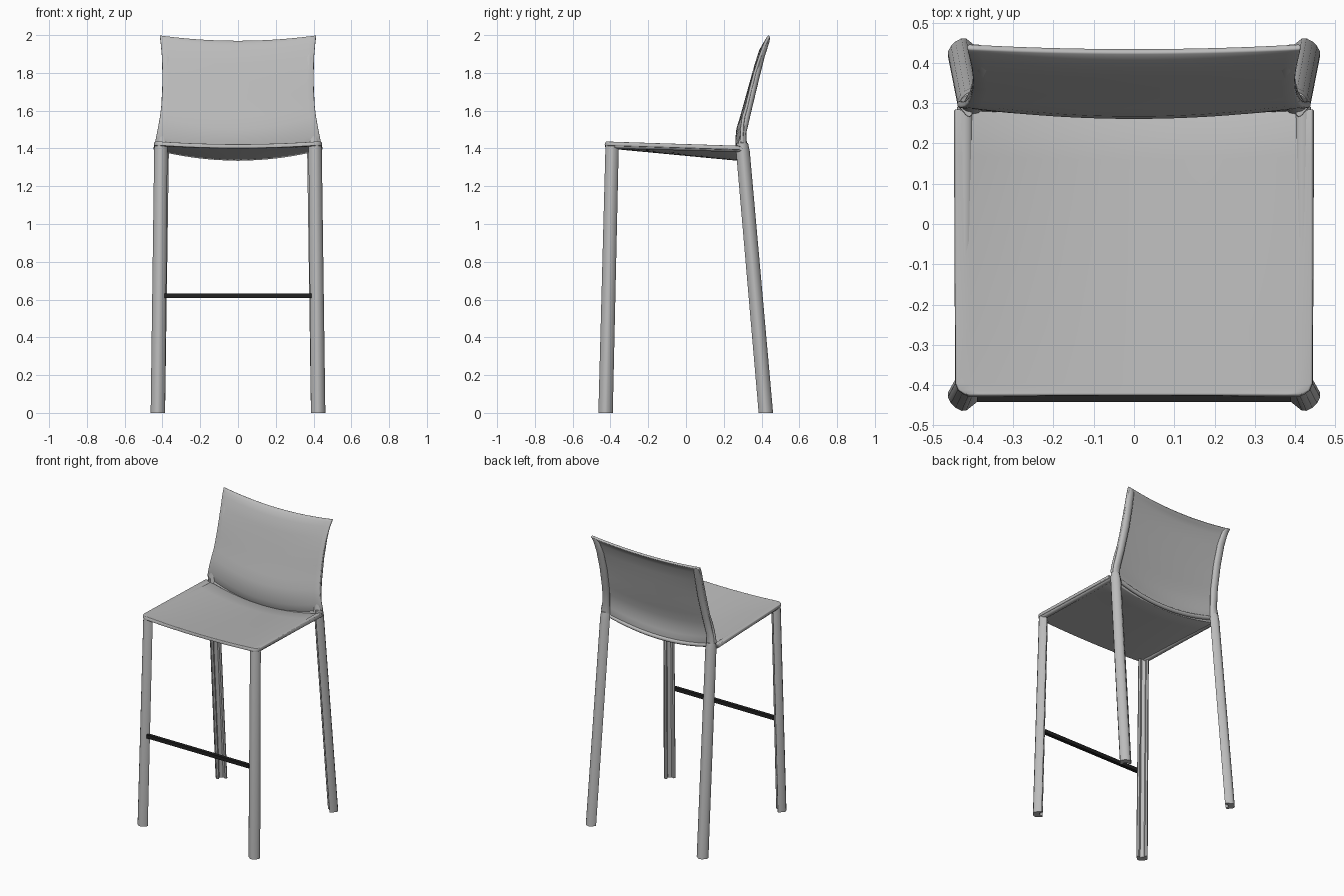
import bpy, bmesh, math
from mathutils import Vector

cube = bpy.data.objects.get("Cube")
if cube:
    bpy.data.objects.remove(cube, do_unlink=True)


def material(name, value):
    m = bpy.data.materials.new(name)
    m.use_nodes = True
    color = (value, value, value, 1)
    m.diffuse_color = color
    m.node_tree.nodes["Principled BSDF"].inputs["Base Color"].default_value = color
    return m


GREY = material("grey leather", 0.5)
BLACK = material("black metal", 0.015)


def finish(name, bm, mat, mirror=False, thickness=0, angle=40):
    mesh = bpy.data.meshes.new(name)
    bm.to_mesh(mesh)
    bm.free()
    mesh.materials.append(mat)
    ob = bpy.data.objects.new(name, mesh)
    bpy.context.collection.objects.link(ob)
    if thickness:
        s = ob.modifiers.new("Thickness", 'SOLIDIFY')
        s.thickness = thickness
        s.offset = -1
        b = ob.modifiers.new("Soft edge", 'BEVEL')
        b.width = thickness * 0.3
        b.segments = 2
        b.limit_method = 'ANGLE'
        b.angle_limit = math.radians(50)
    if mirror:
        ob.modifiers.new("Mirror", 'MIRROR').use_clip = False
    bpy.ops.object.select_all(action='DESELECT')
    ob.select_set(True)
    bpy.context.view_layer.objects.active = ob
    bpy.ops.object.shade_smooth_by_angle(angle=math.radians(angle))
    return ob


def loft(name, rings, mat, mirror=False, angle=40):
    """Skin closed rings of points and cap both ends."""
    bm = bmesh.new()
    rows = [[bm.verts.new(p) for p in ring] for ring in rings]
    n = len(rows[0])
    for a, b in zip(rows, rows[1:]):
        for i in range(n):
            j = (i + 1) % n
            bm.faces.new((a[i], a[j], b[j], b[i]))
    bm.faces.new(rows[0][::-1])
    bm.faces.new(rows[-1])
    bmesh.ops.recalc_face_normals(bm, faces=bm.faces)
    return finish(name, bm, mat, mirror, angle=angle)


def sheet(name, point, rows, thickness, cols=24):
    """Grid surface: point(u, row) with u from -1 to 1."""
    bm = bmesh.new()
    grid = [[bm.verts.new(point(2 * i / cols - 1, r)) for i in range(cols + 1)] for r in rows]
    for a, b in zip(grid, grid[1:]):
        for i in range(cols):
            bm.faces.new((a[i], a[i + 1], b[i + 1], b[i]))
    return finish(name, bm, GREY, thickness=thickness)


def ellipse(center, ax, ay, n=12):
    c, ax, ay = Vector(center), Vector(ax), Vector(ay)
    return [c + ax * math.cos(2 * math.pi * i / n) + ay * math.sin(2 * math.pi * i / n)
            for i in range(n)]


# Legs: wrapped corner profile, open groove on the inner side
half = [(.034, .008), (.029, .024), (.02, .032), (-.016, .036),
        (-.024, .031), (-.024, .02), (-.008, .012)]
profile = half + [(o, -t) for o, t in reversed(half)]


def leg_ring(x, y, z, scale, side):
    k = scale / math.sqrt(2)
    return [(x + (o + t) * k, y + side * (o - t) * k, z) for o, t in profile]


loft("front_legs", [leg_ring(.425, -.4265, 0, 1, -1), leg_ring(.409, -.392, 1.405, .92, -1),
                    leg_ring(.409, -.392, 1.425, .8, -1)], GREY, True)
loft("back_legs", [leg_ring(.425, .4235, 0, 1, 1), leg_ring(.403, .302, 1.385, .95, 1),
                   leg_ring(.404, .298, 1.43, .8, 1)], GREY, True)


# Seat: sling that sags toward the rear; rows are (y, half width)
def seat_point(u, row):
    y, w = row
    f = (y + .425) / .71
    edge = 1.437 - .022 * f
    sag = .014 + .044 * f
    return (u * w, y - .012 * f * (1 - u * u), edge - sag * (1 - u * u))


seat_rows = [(-.425, .405), (-.421, .422), (-.412, .436), (-.395, .443), (-.25, .443),
             (-.1, .443), (.05, .443), (.17, .443), (.285, .443)]
sheet("seat", seat_point, seat_rows, .022)


# Backrest: curved panel; rows are (height fraction, half width, centre y, edge y)
def back_point(u, row):
    v, w, yc, ye = row
    k = u * u
    low = 1.35 + .08 * k
    high = 1.972 + .028 * k
    return (u * w, yc + (ye - yc) * k, low + (high - low) * v)


back_rows = [(0, .44, .272, .29), (.08, .431, .263, .288), (.16, .422, .261, .29),
             (.25, .413, .267, .298), (.35, .406, .286, .315), (.5, .401, .312, .335),
             (.65, .4, .338, .357), (.8, .403, .364, .384), (.92, .409, .388, .41),
             (.97, .412, .406, .424), (1, .414, .425, .434)]
sheet("backrest", back_point, back_rows, .016)

# Padded posts behind the backrest edges
posts = [(.404, .298, 1.40, .034, .026), (.396, .303, 1.48, .026, .016),
         (.382, .327, 1.6, .025, .02), (.374, .363, 1.75, .026, .02),
         (.376, .397, 1.88, .026, .018), (.384, .43, 1.965, .022, .012),
         (.392, .441, 1.988, .014, .005)]
loft("back_posts", [ellipse((x, y, z), (a, 0, 0), (0, b, 0)) for x, y, z, a, b in posts], GREY, True)

# Side rails under the seat edge
loft("seat_side_rails", [ellipse((.42, y, z), (.02, 0, 0), (0, 0, .016))
                         for y, z in [(-.39, 1.415), (.29, 1.397)]], GREY, True)

# Curved rear rail below the backrest
rear = [(i / 8 - 1) for i in range(17)]
loft("seat_rear_rail", [ellipse((u * .4, .285 + .01 * u * u, 1.348 + .06 * u * u),
                                (0, .014, 0), (0, 0, .014), 10) for u in rear], GREY)

# Footrest bar between the front legs
loft("footrest_bar", [[(x, y, z) for y, z in [(-.442, .608), (-.418, .608), (-.418, .632), (-.442, .632)]]
                      for x in (-.39, .39)], BLACK)
